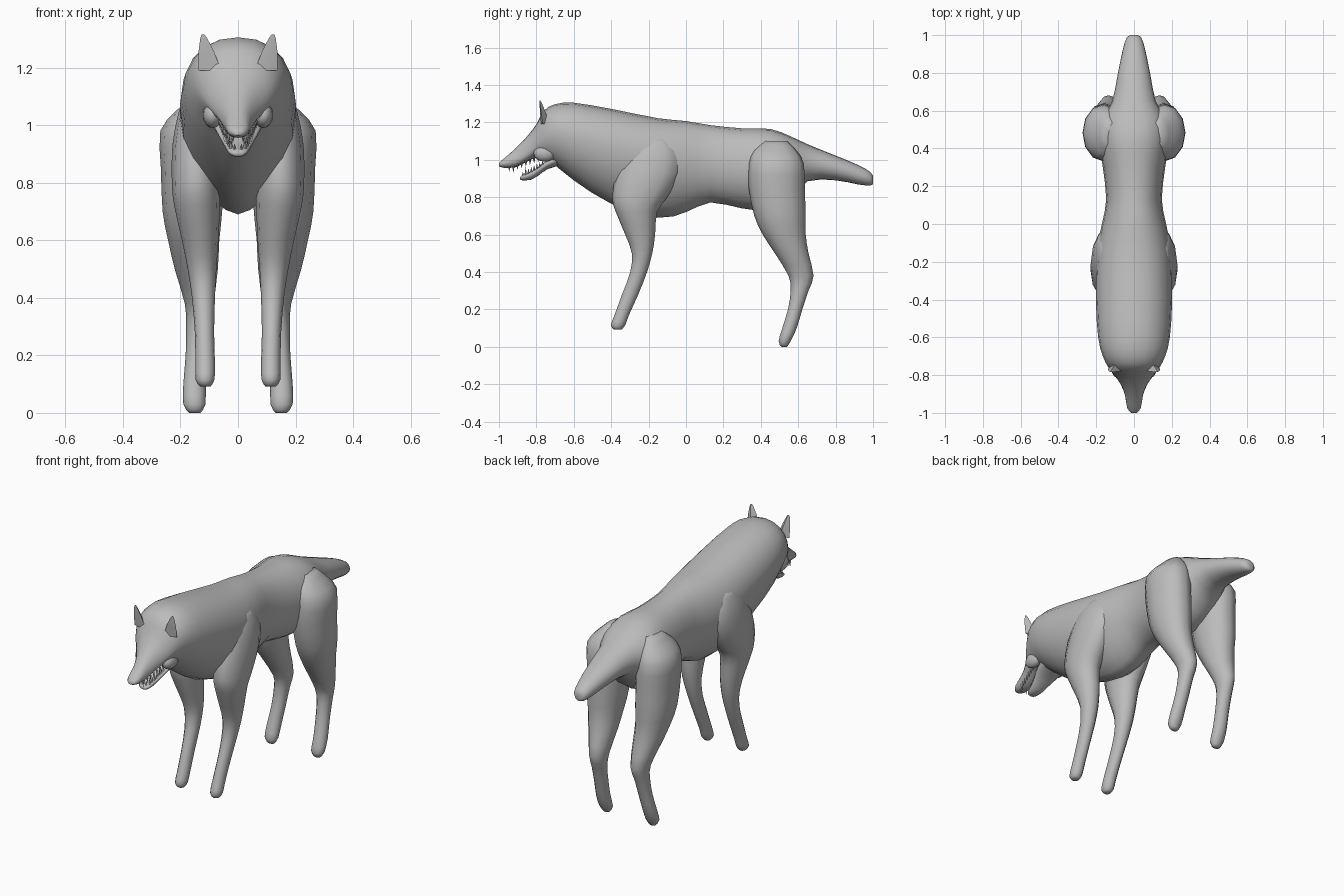
import bpy, bmesh, math
from mathutils import Vector

if "Cube" in bpy.data.objects:
    bpy.data.objects.remove(bpy.data.objects["Cube"])

fur = bpy.data.materials.new("grey_fur")
fur.diffuse_color = (0.5, 0.5, 0.5, 1)
fur.use_nodes = True
fur.node_tree.nodes["Principled BSDF"].inputs["Base Color"].default_value = fur.diffuse_color


def finish(name, bm, angle=60):
    bmesh.ops.recalc_face_normals(bm, faces=bm.faces)
    me = bpy.data.meshes.new(name)
    bm.to_mesh(me)
    bm.free()
    ob = bpy.data.objects.new(name, me)
    me.materials.append(fur)
    bpy.context.collection.objects.link(ob)
    bpy.ops.object.select_all(action='DESELECT')
    ob.select_set(True)
    bpy.context.view_layer.objects.active = ob
    bpy.ops.object.shade_smooth_by_angle(angle=math.radians(angle))
    return ob


def resample(rows, n=2):
    """Smooth in-between rows with a Catmull-Rom curve."""
    out = []
    for i in range(len(rows) - 1):
        a, b, c, d = (rows[min(max(i + k, 0), len(rows) - 1)] for k in (-1, 0, 1, 2))
        for s in range(n):
            t = s / n
            out.append([0.5 * (2 * q + (r - p) * t + (2 * p - 5 * q + 4 * r - u) * t * t
                               + (3 * q - p - 3 * r + u) * t ** 3)
                        for p, q, r, u in zip(a, b, c, d)])
    return out + [list(rows[-1])]


def loft(name, rings):
    bm = bmesh.new()
    vs = [[bm.verts.new(p) for p in ring] for ring in rings]
    n = len(vs[0])
    for r0, r1 in zip(vs, vs[1:]):
        for i in range(n):
            bm.faces.new((r0[i], r0[(i + 1) % n], r1[(i + 1) % n], r1[i]))
    bm.faces.new(vs[0])
    bm.faces.new(vs[-1])
    return finish(name, bm)


def body_ring(y, top, bot, w, f, e, n=20):
    """Egg section: f is the height of the widest point, e narrows the underside."""
    zm = bot + f * (top - bot)
    pts = []
    for i in range(n):
        a = 2 * math.pi * i / n
        c, s = math.cos(a), math.sin(a)
        x = w * math.copysign(abs(c) ** (e if s < 0 else 0.9), c)
        pts.append((x, y, zm + s * ((top - zm) if s > 0 else (zm - bot))))
    return pts


def leg_ring(z, y0, y1, x0, x1, side, n=12):
    return [(side * ((x0 + x1) / 2 + (x1 - x0) / 2 * math.cos(2 * math.pi * i / n)),
             (y0 + y1) / 2 + (y1 - y0) / 2 * math.sin(2 * math.pi * i / n), z) for i in range(n)]


# Head, trunk and tail: y, top, bottom, half width, widest height, underside power
trunk = [
    (-1.0, .982, .965, .015, .5, 1), (-.975, 1.005, .957, .036, .5, .9),
    (-.91, 1.062, .96, .047, .4, .8), (-.85, 1.125, .99, .07, .35, .8),
    (-.80, 1.19, 1.01, .105, .4, .9), (-.76, 1.262, .995, .135, .5, 1),
    (-.70, 1.297, .97, .165, .55, 1), (-.60, 1.305, .89, .19, .57, 1.1),
    (-.40, 1.272, .765, .202, .6, 1.3), (-.15, 1.222, .69, .197, .6, 1.3),
    (0, 1.207, .72, .17, .55, 1.2), (.13, 1.185, .772, .147, .5, 1),
    (.30, 1.168, .74, .165, .5, 1), (.45, 1.165, .73, .185, .55, 1),
    (.56, 1.125, .79, .165, .6, 1), (.65, 1.083, .885, .115, .5, 1),
    (.80, 1.022, .89, .085, .5, 1), (.92, .972, .868, .06, .5, 1),
    (.985, .935, .862, .04, .5, 1), (1.0, .91, .872, .018, .5, 1)]
loft("body", [body_ring(*r) for r in resample(trunk)])

# Lower jaw, hung open
jaw = [(-.887, .908, .895, .014, .5, 1), (-.875, .917, .89, .03, .6, .9),
       (-.83, .937, .893, .042, .7, .9), (-.79, .962, .915, .055, .7, .9),
       (-.74, 1.0, .95, .075, .6, .9), (-.67, 1.05, .97, .09, .5, 1)]
loft("lower_jaw", [body_ring(*r) for r in resample(jaw)])

# Legs: z, back and front limits, inner and outer limits
front = [(1.12, -.24, -.10, .10, .17), (1.05, -.31, -.04, .08, .205),
         (.93, -.37, -.03, .06, .228), (.80, -.395, -.10, .06, .23),
         (.72, -.375, -.155, .063, .222), (.60, -.325, -.165, .068, .195),
         (.50, -.29, -.18, .075, .175), (.40, -.298, -.208, .08, .16),
         (.28, -.342, -.255, .083, .15), (.17, -.382, -.305, .08, .148),
         (.115, -.402, -.325, .082, .147), (.092, -.385, -.345, .095, .132)]
hind = [(1.10, .42, .54, .09, .16), (1.05, .36, .59, .07, .215),
        (.98, .335, .63, .055, .27), (.85, .335, .635, .05, .268),
        (.70, .365, .64, .055, .262), (.60, .41, .64, .065, .243),
        (.50, .475, .655, .07, .22), (.38, .548, .682, .085, .185),
        (.30, .56, .655, .098, .18), (.20, .545, .622, .105, .182),
        (.10, .515, .592, .112, .19), (.03, .495, .56, .113, .19),
        (0, .51, .54, .13, .17)]
for side, tag in ((1, "right"), (-1, "left")):
    for kind, rows in (("front", front), ("hind", hind)):
        loft(f"{kind}_leg_{tag}", [leg_ring(*r, side) for r in resample(rows)])

    # Ear: a pointed shell with a hollow front
    base = [Vector(p) for p in ((.062, -.775, 1.20), (.095, -.735, 1.20),
                                (.138, -.765, 1.19), (.10, -.775, 1.19))]
    tip = Vector((.122, -.782, 1.315))
    bm = bmesh.new()
    rings = []
    for t, w in ((0, 1), (.5, .7), (.9, .3), (1, .12)):
        ctr = Vector((.10, -.765, 1.195)).lerp(tip, t)
        rings.append([bm.verts.new(((ctr + (p - Vector((.10, -.765, 1.195))) * w).x * side,
                                    *(ctr + (p - Vector((.10, -.765, 1.195))) * w).yz)) for p in base])
    for r0, r1 in zip(rings, rings[1:]):
        for i in range(4):
            bm.faces.new((r0[i], r0[(i + 1) % 4], r1[(i + 1) % 4], r1[i]))
    bm.faces.new(rings[0])
    bm.faces.new(rings[-1])
    finish(f"ear_{tag}", bm)

    # Cheek ruff at the mouth corner
    bm = bmesh.new()
    bmesh.ops.create_uvsphere(bm, u_segments=12, v_segments=8, radius=1)
    for v in bm.verts:
        v.co = (side * (.088 + .034 * v.co.x), -.755 + .06 * v.co.y, 1.035 + .045 * v.co.z)
    finish(f"cheek_{tag}", bm)

# Teeth: rows of small spikes along both jaws
bm = bmesh.new()


def tooth(x, y, z, length):
    ring = [bm.verts.new((x + .007 * math.cos(a), y + .007 * math.sin(a), z))
            for a in (math.pi * k / 2 for k in range(4))]
    apex = bm.verts.new((x, y, z + length))
    bm.faces.new(ring)
    for i in range(4):
        bm.faces.new((ring[i], ring[(i + 1) % 4], apex))


for i in range(8):
    t = i / 7
    for side in (1, -1):
        tooth(side * (.018 + .045 * t ** .6), -.945 + .155 * t, .968 + .052 * t ** 1.3,
              -.045 if i == 1 else -.032)
        tooth(side * (.012 + .04 * t ** .6), -.872 + .105 * t, .908 + .06 * t,
              .045 if i == 1 else .03)
finish("teeth", bm, 20)
